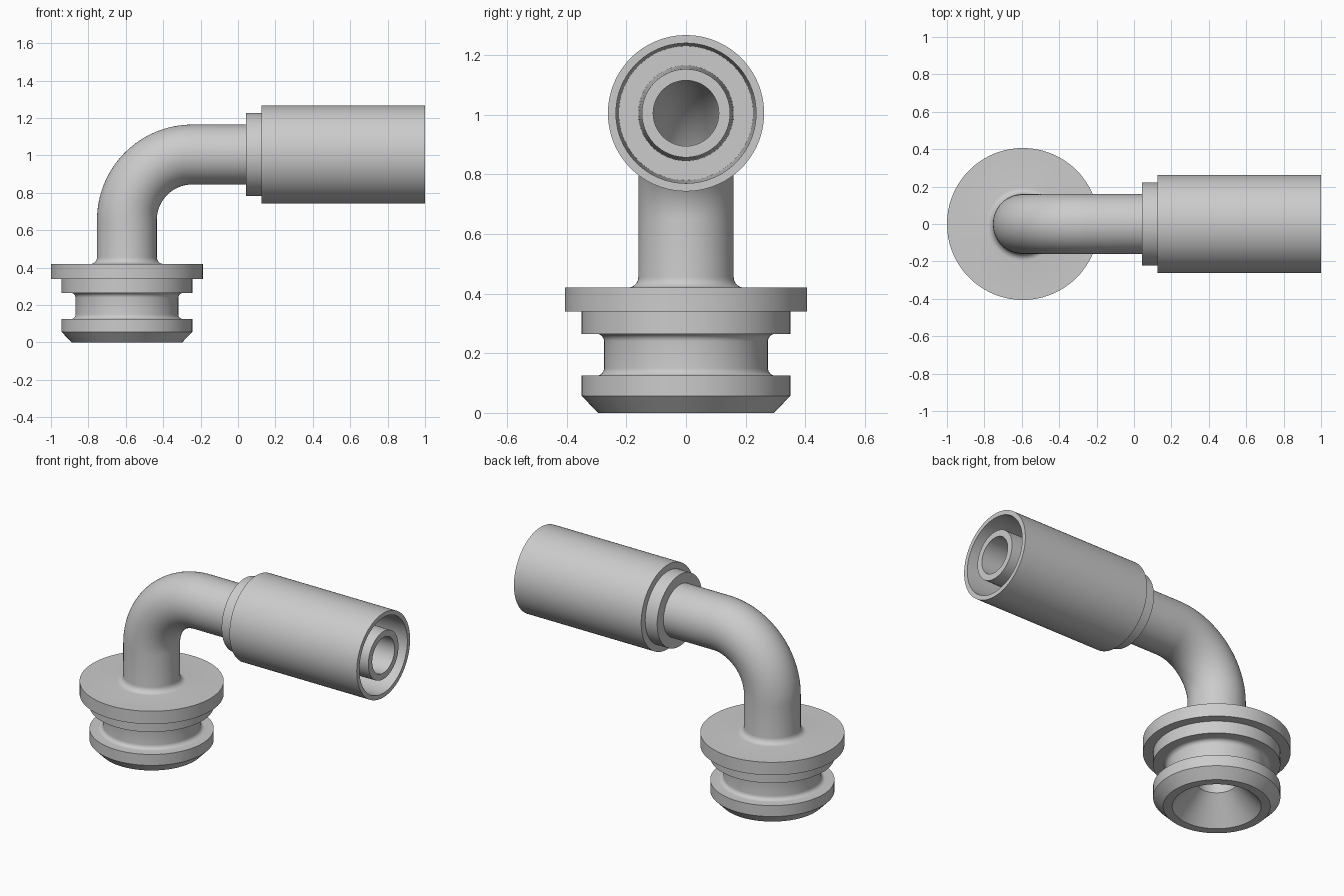
import bpy, bmesh
from math import sin, cos, pi, radians
from mathutils import Vector

if "Cube" in bpy.data.objects:
    bpy.data.objects.remove(bpy.data.objects["Cube"])

SEG = 96
BASE_X, PIPE_Z = -0.594, 1.005      # vertical axis and horizontal axis
BEND, R_OUT, R_IN = 0.35, 0.16, 0.11
BEND_Z = PIPE_Z - BEND              # bend starts here
BEND_X = BASE_X + BEND              # bend ends here


def ring(centre, tilt, r):
    """Circle around an axis tilted from +z towards +x."""
    n = Vector((cos(tilt), 0, -sin(tilt)))
    y = Vector((0, 1, 0))
    return [Vector(centre) + r * (cos(t) * n + sin(t) * y)
            for t in (2 * pi * k / SEG for k in range(SEG))]


def skin(name, shells):
    """Bridge each list of rings into a smooth surface."""
    bm = bmesh.new()
    for rings in shells:
        vs = [[bm.verts.new(p) for p in r] for r in rings]
        for a, b in zip(vs, vs[1:]):
            for j in range(SEG):
                k = (j + 1) % SEG
                bm.faces.new((a[j], a[k], b[k], b[j]))
    mesh = bpy.data.meshes.new(name)
    bm.to_mesh(mesh)
    bm.free()
    obj = bpy.data.objects.new(name, mesh)
    bpy.context.collection.objects.link(obj)
    bpy.ops.object.select_all(action='DESELECT')
    obj.select_set(True)
    bpy.context.view_layer.objects.active = obj
    bpy.ops.object.shade_smooth_by_angle(angle=radians(30))
    return obj


def fillet(cr, cz, rad, a0, a1, n=6):
    """Arc points (radius, height) for a profile, angles in degrees."""
    return [(cr + rad * cos(radians(a0 + (a1 - a0) * i / n)),
             cz + rad * sin(radians(a0 + (a1 - a0) * i / n))) for i in range(n + 1)]


# Plug base: bore, flared mouth, chamfer, seal groove, flange, neck fillet
F = 0.025
profile = [(R_IN, BEND_Z), (R_IN, 0.15), (0.245, 0), (0.295, 0), (0.35, 0.057), (0.35, 0.125)]
profile += fillet(0.275 + F, 0.125 + F, F, 270, 180)
profile += fillet(0.275 + F, 0.265 - F, F, 180, 90)
profile += [(0.35, 0.265), (0.35, 0.34), (0.406, 0.34), (0.406, 0.42)]
profile += fillet(R_OUT + 0.035, 0.455, 0.035, 270, 180)
profile += [(R_OUT, BEND_Z)]
skin("plug_base", [[ring((BASE_X, 0, z), 0, r) for r, z in profile]])

# Elbow: outer wall and bore through the bend, then the straight run
COLLAR_X = 0.043


def elbow_wall(r):
    rings = []
    for i in range(33):
        a = pi / 2 * i / 32
        rings.append(ring((BEND_X - BEND * cos(a), 0, BEND_Z + BEND * sin(a)), a, r))
    return rings + [ring((COLLAR_X, 0, PIPE_Z), pi / 2, r)]


skin("elbow_pipe", [elbow_wall(R_OUT), elbow_wall(R_IN)[::-1]])

# Hose sleeve: collar, ferrule, deep annular socket, tapered nipple and bore
profile = [(R_OUT, COLLAR_X), (0.222, COLLAR_X), (0.222, 0.125), (0.262, 0.125),
           (0.262, 1.0), (0.235, 1.0), (0.225, 0.2), (R_OUT, 0.2),
           (0.148, 1.0), (R_IN, 1.0), (R_IN, COLLAR_X)]
skin("hose_sleeve", [[ring((x, 0, PIPE_Z), pi / 2, r) for r, x in profile]])
